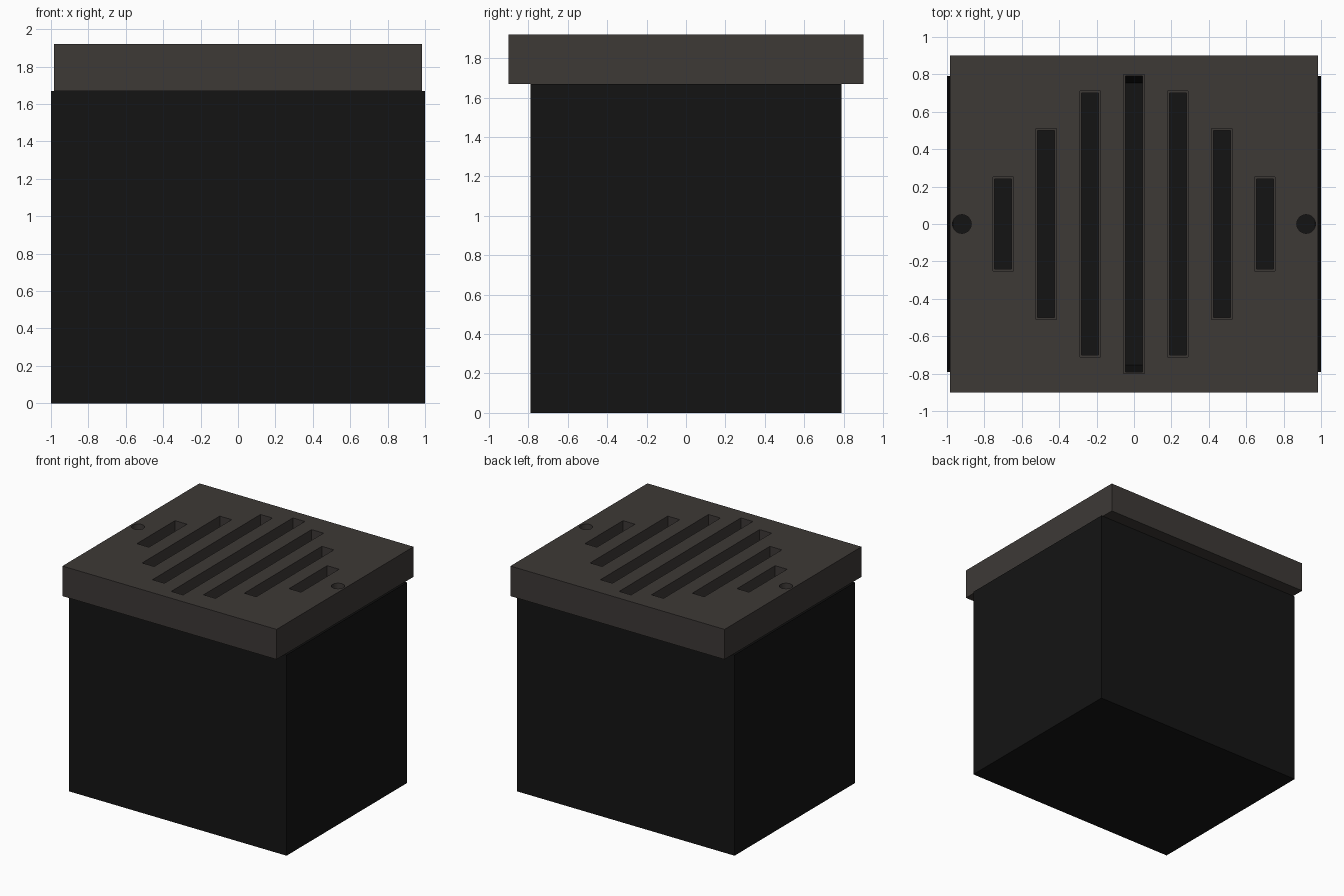
import bpy, bmesh
from mathutils import Matrix, Vector

if "Cube" in bpy.data.objects:
    bpy.data.objects.remove(bpy.data.objects["Cube"])

BODY_TOP, LID_TOP = 1.67, 1.92
SLOTS = [(0.0, 0.80), (0.235, 0.71), (0.47, 0.51), (0.70, 0.25)]  # x, half length


def material(name, color):
    mat = bpy.data.materials.new(name)
    mat.diffuse_color = (*color, 1)
    mat.use_nodes = True
    mat.node_tree.nodes["Principled BSDF"].inputs["Base Color"].default_value = mat.diffuse_color
    return mat


def add_box(bm, x, hx, hy, z0, z1):
    m = Matrix.Translation((x, 0, (z0 + z1) / 2)) @ Matrix.Diagonal((2 * hx, 2 * hy, z1 - z0, 1))
    bmesh.ops.create_cube(bm, size=1, matrix=m)


def make_object(name, bm, mat=None):
    mesh = bpy.data.meshes.new(name)
    bm.to_mesh(mesh)
    bm.free()
    obj = bpy.data.objects.new(name, mesh)
    bpy.context.collection.objects.link(obj)
    if mat:
        mesh.materials.append(mat)
    else:
        obj.hide_render = True
        obj.display_type = 'WIRE'
    return obj


def cut(obj, cutter):
    mod = obj.modifiers.new(cutter.name, 'BOOLEAN')
    mod.operation = 'DIFFERENCE'
    mod.solver = 'EXACT'
    mod.object = cutter
    cutter.hide_set(True)


def mirrored_slots():
    for x, half in SLOTS:
        for side in ((1, -1) if x else (1,)):
            yield side * x, half


# Hollow body, with walls 0.05 thick
bm = bmesh.new()
add_box(bm, 0, 1.0, 0.79, 0, BODY_TOP)
top = max(bm.faces, key=lambda f: f.calc_center_median().z)
bmesh.ops.inset_region(bm, faces=[top], thickness=0.05)
bmesh.ops.translate(bm, verts=top.verts[:], vec=Vector((0, 0, 0.05 - BODY_TOP)))
make_object("body", bm, material("black", (0.007, 0.007, 0.007)))

# Lid slab
bm = bmesh.new()
add_box(bm, 0, 0.985, 0.90, BODY_TOP, LID_TOP)
lid = make_object("lid", bm, material("dark_grey", (0.047, 0.041, 0.037)))

# Wide upper slots, leaving a thin ledge near the bottom
bm = bmesh.new()
for x, half in mirrored_slots():
    add_box(bm, x, 0.055, half, BODY_TOP + 0.05, LID_TOP + 0.1)
cut(lid, make_object("slot_cutter", bm))

# Narrow through slots and round end holes
bm = bmesh.new()
for x, half in mirrored_slots():
    add_box(bm, x, 0.045, half - 0.01, BODY_TOP - 0.1, LID_TOP + 0.2)
for x in (-0.92, 0.92):
    bmesh.ops.create_cone(bm, cap_ends=True, segments=32, radius1=0.05, radius2=0.05,
                          depth=0.6, matrix=Matrix.Translation((x, 0, 1.8)))
cut(lid, make_object("through_cutter", bm))
